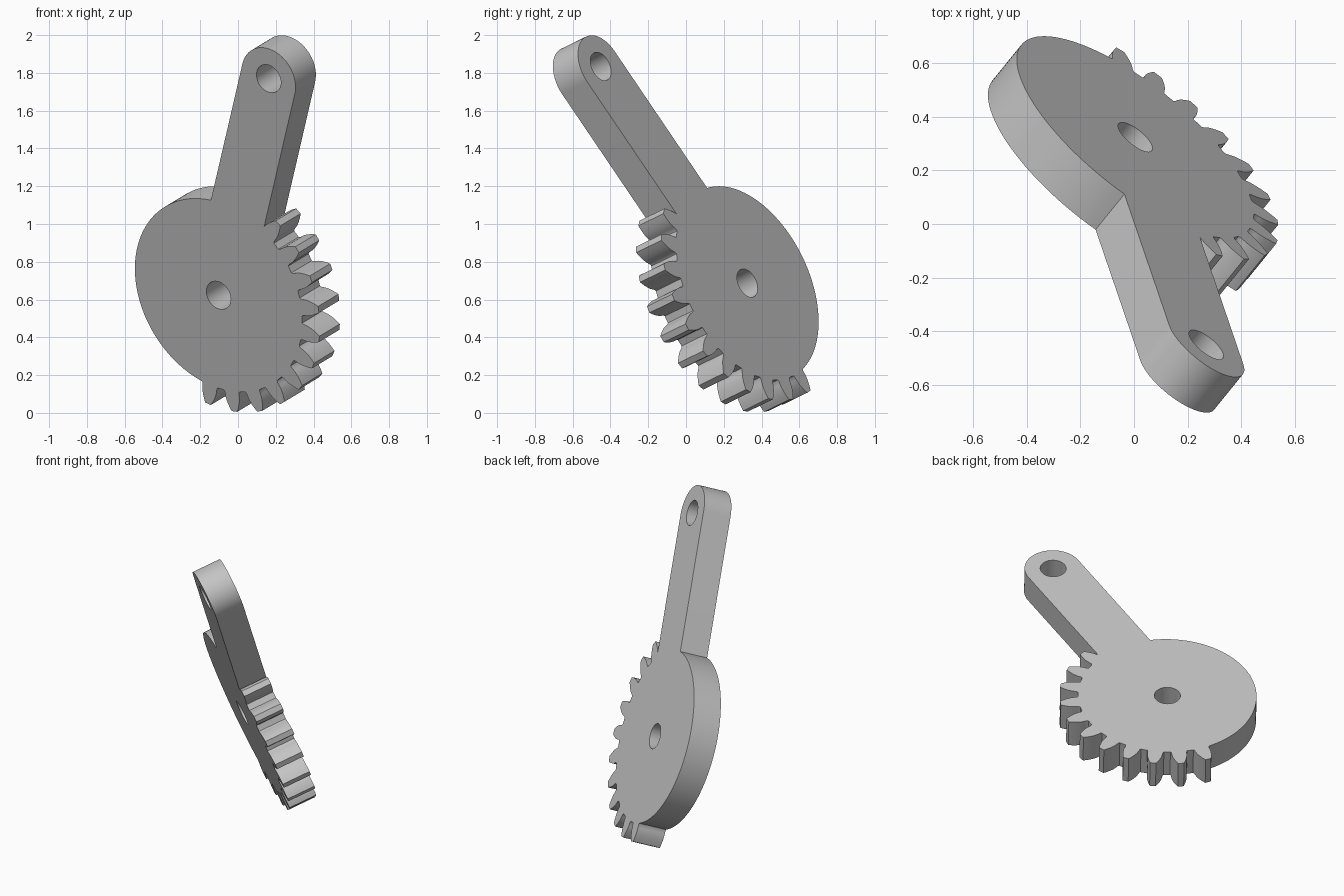
import bpy, bmesh
from math import sin, cos, tan, acos, asin, radians, sqrt, pi
from mathutils import Matrix, Vector

cube = bpy.data.objects.get("Cube")
if cube:
    bpy.data.objects.remove(cube)

# Gear and arm dimensions
TEETH, FIRST, COUNT = 24, 22.5, 11
MODULE = 0.051
PITCH = MODULE * TEETH / 2
TIP = PITCH + MODULE
ROOT = PITCH - 1.25 * MODULE
BASE = PITCH * cos(radians(20))
ARM, ARM_R, HOLE_R, THICK = 1.41, 0.176, 0.08, 0.183


def polar(r, a, cx=0):
    return (cx + r * cos(a), r * sin(a))


def arc(r, a0, a1, n, cx=0):
    return [polar(r, a0 + (a1 - a0) * i / n, cx) for i in range(n + 1)]


def involute(r):
    a = acos(min(1, BASE / r))
    return tan(a) - a


def half_angle(r):
    return pi / (2 * TEETH) + involute(PITCH / 1) - involute(r)


# One tooth flank from root to tip, as (radius, half angle) pairs
steps = 6
flank = [(ROOT, half_angle(BASE) + 0.014), (ROOT + 0.008, half_angle(BASE) + 0.004)]
flank += [(r, half_angle(r)) for r in
          [BASE + (TIP - BASE) * i / steps for i in range(steps + 1)]]

# Outline: arm side, teeth, plain disc, other arm side, rounded arm end
join = sqrt(BASE ** 2 - ARM_R ** 2)
outline = [(join, ARM_R)]
for k in range(COUNT):
    mid = radians(FIRST + k * 360 / TEETH)
    tooth = [polar(r, mid - h) for r, h in flank]
    tooth += [polar(r, mid + h) for r, h in reversed(flank)]
    outline += [p for p in tooth if k > 0 or p[1] > ARM_R + 0.002]
last = radians(FIRST + (COUNT - 1) * 360 / TEETH) + flank[0][1] + 0.03
outline += arc(ROOT, last, 2 * pi - asin(ARM_R / ROOT), 56)
outline += arc(ARM_R, -pi / 2, pi / 2, 32, ARM)

# Filled flat profile with two bores, extruded to a plate
curve = bpy.data.curves.new("gear_arm_profile", "CURVE")
curve.dimensions = "2D"
curve.fill_mode = "BOTH"
curve.extrude = THICK / 2
for loop in (outline, arc(HOLE_R, 0, 2 * pi, 48)[:-1], arc(HOLE_R, 0, 2 * pi, 48, ARM)[:-1]):
    spline = curve.splines.new("POLY")
    spline.points.add(len(loop) - 1)
    for point, (x, y) in zip(spline.points, loop):
        point.co = (x, y, 0, 1)
    spline.use_cyclic_u = True

part = bpy.data.objects.new("sector_gear_arm", curve)
bpy.context.collection.objects.link(part)
bpy.ops.object.select_all(action="DESELECT")
part.select_set(True)
bpy.context.view_layer.objects.active = part
bpy.ops.object.convert(target="MESH")
part = bpy.context.object

bm = bmesh.new()
bm.from_mesh(part.data)
bmesh.ops.remove_doubles(bm, verts=bm.verts, dist=1e-5)
bmesh.ops.recalc_face_normals(bm, faces=bm.faces)
bm.to_mesh(part.data)
bm.free()

# Tilt the plate: arm axis along u, plate normal along n
u = Vector((0.188, -0.55, 0.813)).normalized()
n = Vector((0.589, 0.726, 0.355))
n = (n - u * n.dot(u)).normalized()
v = n.cross(u)
frame = Matrix((u, v, n)).transposed().to_4x4()
part.matrix_world = Matrix.Translation((-0.049, 0.2585, 0.655)) @ frame

# Plain grey
grey = bpy.data.materials.new("plain_grey")
grey.use_nodes = True
colour = (0.55, 0.55, 0.55, 1)
grey.diffuse_color = colour
grey.node_tree.nodes["Principled BSDF"].inputs["Base Color"].default_value = colour
part.data.materials.clear()
part.data.materials.append(grey)
bpy.ops.object.shade_smooth_by_angle(angle=radians(30))
